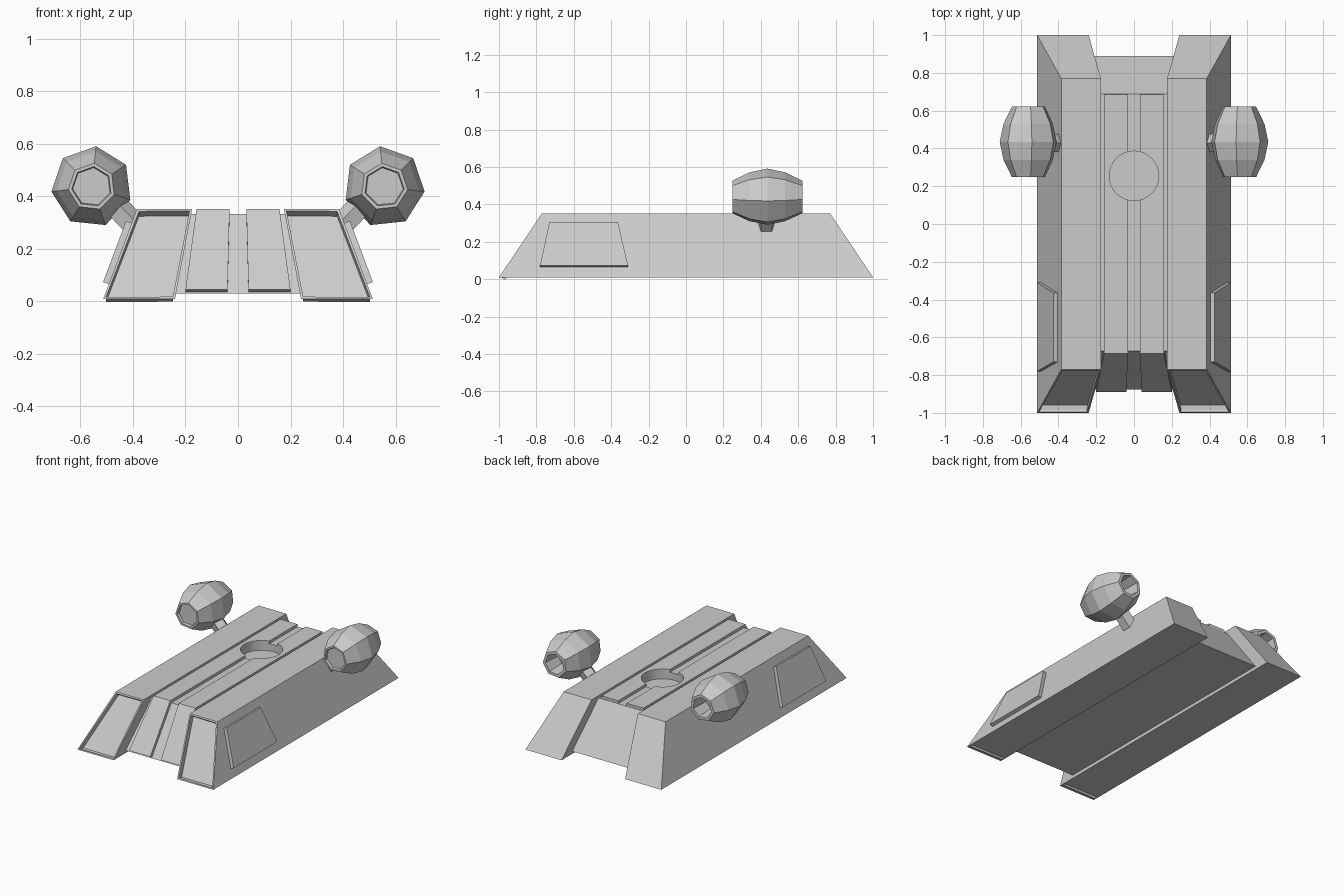
import bpy, bmesh, math
from mathutils import Vector, Matrix

if "Cube" in bpy.data.objects:
    bpy.data.objects.remove(bpy.data.objects["Cube"])

grey = bpy.data.materials.new("hull_grey")
grey.diffuse_color = (0.6, 0.6, 0.6, 1)
grey.use_nodes = True
grey.node_tree.nodes["Principled BSDF"].inputs["Base Color"].default_value = grey.diffuse_color


def finish(bm, name, mirror=True):
    bmesh.ops.recalc_face_normals(bm, faces=bm.faces)
    me = bpy.data.meshes.new(name)
    bm.to_mesh(me)
    bm.free()
    me.materials.append(grey)
    ob = bpy.data.objects.new(name, me)
    bpy.context.collection.objects.link(ob)
    if mirror:
        m = ob.modifiers.new("mirror", 'MIRROR')
        m.use_mirror_merge = False
    return ob


def loft(bm, rings):
    """Join rings of equal point count and cap both ends."""
    vs = [[bm.verts.new(p) for p in r] for r in rings]
    for a, b in zip(vs, vs[1:]):
        n = len(a)
        for i in range(n):
            bm.faces.new((a[i], a[(i + 1) % n], b[(i + 1) % n], b[i]))
    bm.faces.new(vs[0])
    bm.faces.new(vs[-1])


def rect(x0, x1, y0, y1, z):
    return [(x0, y0, z), (x1, y0, z), (x1, y1, z), (x0, y1, z)]


# side hull: tapered block with a recessed front panel
bm = bmesh.new()
loft(bm, [rect(0.24, 0.513, -1, 1, 0.01), rect(0.175, 0.385, -0.77, 0.77, 0.352)])
bmesh.ops.recalc_face_normals(bm, faces=bm.faces)
front = min(bm.faces, key=lambda f: f.calc_center_median().y)
normal = front.normal.copy()
bmesh.ops.inset_region(bm, faces=[front], thickness=0.013)
ext = bmesh.ops.extrude_discrete_faces(bm, faces=[front])
bmesh.ops.translate(bm, verts=ext["faces"][0].verts, vec=normal * -0.034)
me_ob = finish(bm, "side_hull")

# raised side hatch on the sloped outer wall
wall = lambda z: 0.513 - (z - 0.01) * 0.128 / 0.342
out = Vector((0.342, 0, 0.128)).normalized() * 0.025
quad = [Vector((wall(z) - 0.002, y, z)) for y, z in
        ((-0.78, 0.065), (-0.31, 0.065), (-0.365, 0.298), (-0.73, 0.298))]
bm = bmesh.new()
loft(bm, [quad, [p + out for p in quad]])
finish(bm, "side_hatch")

# centre hull
bm = bmesh.new()
loft(bm, [rect(-0.238, 0.238, -0.875, 0.89, 0.03), rect(-0.18, 0.18, -0.672, 0.688, 0.333)])
centre = finish(bm, "centre_hull", False)

# raised centre plates running over the top and down the front slope
bm = bmesh.new()
loft(bm, [
    [(0.04, -0.89, 0.045), (0.2, -0.89, 0.045), (0.2, -0.86, 0.03), (0.04, -0.86, 0.03)],
    [(0.032, -0.685, 0.352), (0.158, -0.685, 0.352), (0.158, -0.66, 0.325), (0.032, -0.66, 0.325)],
    [(0.032, 0.685, 0.352), (0.158, 0.685, 0.352), (0.158, 0.685, 0.325), (0.032, 0.685, 0.325)],
])
plates = finish(bm, "centre_plate")

# round socket cut in the top
bm = bmesh.new()
bmesh.ops.create_cone(bm, cap_ends=True, segments=32, radius1=0.131, radius2=0.131,
                      depth=0.2, matrix=Matrix.Translation((0, 0.255, 0.385)))
cutter = finish(bm, "socket_cutter", False)
cutter.hide_render = True
cutter.hide_viewport = True
cutter.display_type = 'WIRE'
for ob in (centre, plates):
    b = ob.modifiers.new("socket", 'BOOLEAN')
    b.operation = 'DIFFERENCE'
    b.solver = 'EXACT'
    b.object = cutter

# seven-sided engine pod with shallow front cap and deep rear nozzle
PX, PZ = 0.557, 0.437
profile = [(0.073, 0.265), (0.077, 0.248), (0.09, 0.248), (0.135, 0.34), (0.155, 0.435),
           (0.135, 0.53), (0.09, 0.622), (0.07, 0.622), (0.06, 0.5)]
start = math.radians(96)
bm = bmesh.new()
loft(bm, [[(PX + r * math.cos(start + i * math.tau / 7), y,
            PZ + r * math.sin(start + i * math.tau / 7)) for i in range(7)]
          for r, y in profile])
finish(bm, "engine_pod")

# five-sided strut between pod and hull
a, b = Vector((0.48, 0.43, 0.375)), Vector((0.375, 0.43, 0.265))
rot = (b - a).to_track_quat('Z', 'Y').to_matrix().to_4x4()
bm = bmesh.new()
bmesh.ops.create_cone(bm, cap_ends=True, segments=5, radius1=0.05, radius2=0.05,
                      depth=(b - a).length, matrix=Matrix.Translation((a + b) / 2) @ rot)
finish(bm, "pod_strut")
